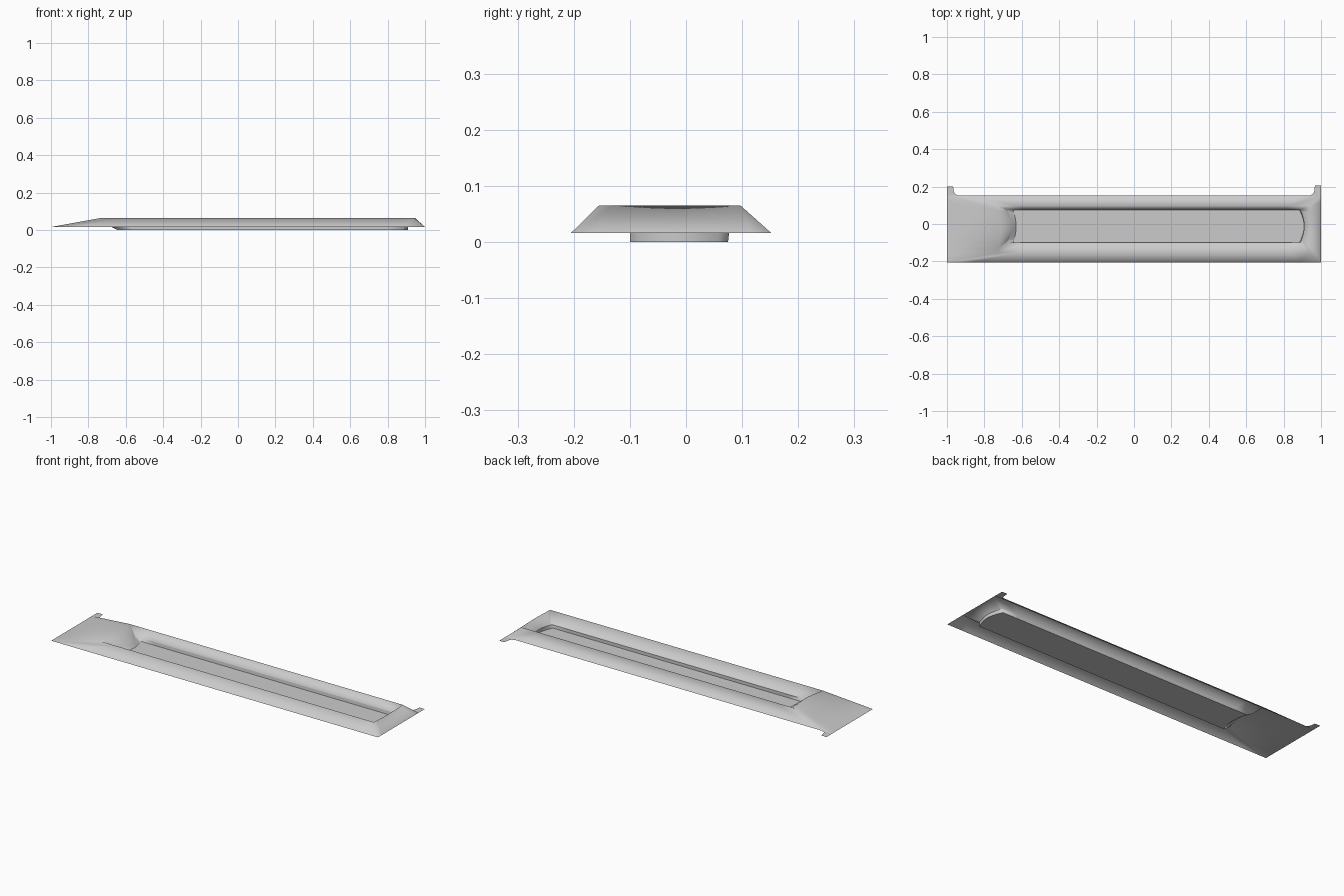
import bpy, bmesh, math

if "Cube" in bpy.data.objects:
    bpy.data.objects.remove(bpy.data.objects["Cube"])

grey = bpy.data.materials.new("light grey")
grey.diffuse_color = (0.6, 0.6, 0.6, 1)
grey.use_nodes = True
grey.node_tree.nodes["Principled BSDF"].inputs["Base Color"].default_value = grey.diffuse_color
SIDE, END = 16, 10   # segments along a long side and across an end


def loop(x0, x1, y0, y1, z, left=0.0, right=0.0):
    """Rectangular loop whose ends bulge towards +x by left / right."""
    pts = []
    for i in range(SIDE):                      # front side
        pts.append((x0 + (x1 - x0) * i / SIDE, y0, z))
    for i in range(END):                       # right end
        t = i / END
        pts.append((x1 + right * math.sin(math.pi * t), y0 + (y1 - y0) * t, z))
    for i in range(SIDE):                      # back side
        pts.append((x1 + (x0 - x1) * i / SIDE, y1, z))
    for i in range(END):                       # left end
        t = i / END
        pts.append((x0 + left * math.sin(math.pi * t), y1 + (y0 - y1) * t, z))
    return pts


def finish(bm, name):
    mesh = bpy.data.meshes.new(name)
    bm.to_mesh(mesh)
    bm.free()
    mesh.materials.append(grey)
    obj = bpy.data.objects.new(name, mesh)
    bpy.context.collection.objects.link(obj)
    return obj


def shell(name, loops, cap=False):
    """Skin consecutive loops with smooth quads, optionally closing the last."""
    bm = bmesh.new()
    rings = [[bm.verts.new(p) for p in pts] for pts in loops]
    for a, b in zip(rings, rings[1:]):
        n = len(a)
        for i in range(n):
            j = (i + 1) % n
            bm.faces.new((a[i], a[j], b[j], b[i])).smooth = True
    if cap:
        floor = bm.faces.new(rings[-1])
        for e in floor.edges:
            e.smooth = False
    return finish(bm, name)


# Sloped skirt rising to the rim, then falling into the trough
rim_lip = loop(-0.68, 0.89, -0.10, 0.077, 0.018, 0.03, 0.02)
shell("skirt_and_rim", [
    loop(-1, 1, -0.205, 0.152, 0.016),
    loop(-0.73, 0.94, -0.155, 0.097, 0.065, 0.02, 0.005),
    rim_lip])

# Recessed tray with upright walls and a flat floor
shell("tray", [rim_lip, loop(-0.645, 0.885, -0.10, 0.075, 0.0, 0.015, 0.025)], cap=True)

# Flat tabs at the two back corners
for name, s, top in (("left_tab", -1, 0.20), ("right_tab", 1, 0.205)):
    bm = bmesh.new()
    outline = [(1, 0.152), (1, top), (0.967, top), (0.964, 0.175), (0.957, 0.16), (0.94, 0.152)]
    face = bm.faces.new([bm.verts.new((s * x, y, 0.016)) for x, y in outline])
    face.normal_update()
    if face.normal.z < 0:
        face.normal_flip()
    finish(bm, name)
